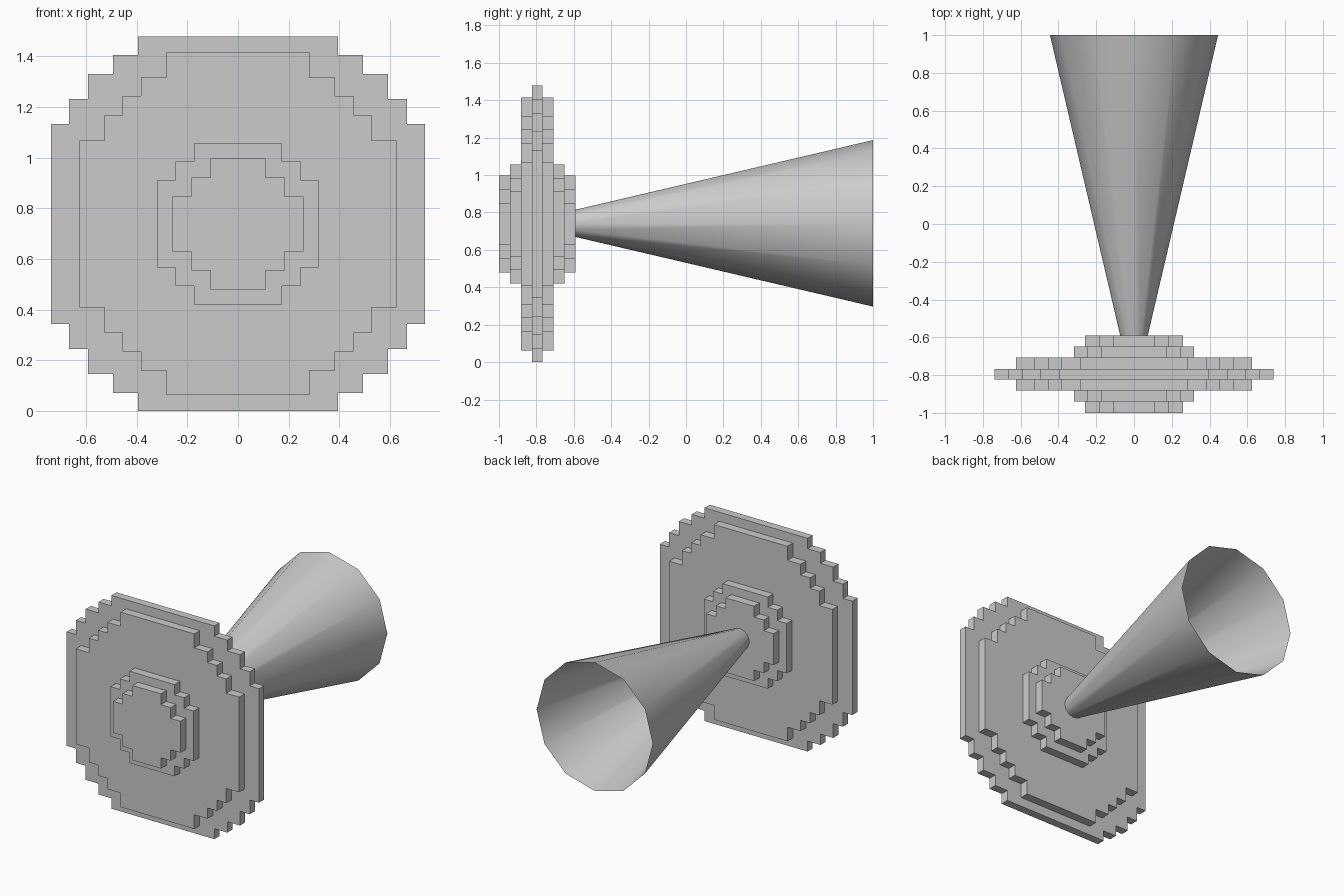
import bpy, bmesh, math
from mathutils import Matrix

if "Cube" in bpy.data.objects:
    bpy.data.objects.remove(bpy.data.objects["Cube"])

CY, CZ = -0.795, 0.739   # centre of the stepped disc

# Each layer: half depth, and corner steps (half x, half z) from top to side
LAYERS = [
    (0.028, [(0.395, 0.739), (0.494, 0.667), (0.592, 0.592), (0.667, 0.494), (0.738, 0.395)]),
    (0.087, [(0.282, 0.676), (0.383, 0.578), (0.456, 0.504), (0.527, 0.43), (0.626, 0.33)]),
    (0.146, [(0.173, 0.318), (0.246, 0.246), (0.318, 0.173)]),
    (0.205, [(0.109, 0.259), (0.184, 0.184), (0.259, 0.109)]),
]


def new_object(name, bm):
    bmesh.ops.recalc_face_normals(bm, faces=bm.faces)
    me = bpy.data.meshes.new(name)
    bm.to_mesh(me)
    bm.free()
    ob = bpy.data.objects.new(name, me)
    bpy.context.collection.objects.link(ob)
    return ob


def stepped_slab(name, half, steps):
    # one quarter staircase, mirrored to the full outline
    quarter = []
    for i, (x, z) in enumerate(steps):
        quarter.append((x, z))
        if i + 1 < len(steps):
            quarter.append((x, steps[i + 1][1]))
    right = quarter + [(x, -z) for x, z in reversed(quarter)]
    outline = right + [(-x, z) for x, z in reversed(right)]
    bm = bmesh.new()
    face = bm.faces.new([bm.verts.new((x, CY - half, CZ + z)) for x, z in outline])
    ext = bmesh.ops.extrude_face_region(bm, geom=[face])
    moved = [v for v in ext["geom"] if isinstance(v, bmesh.types.BMVert)]
    bmesh.ops.translate(bm, verts=moved, vec=(0, 2 * half, 0))
    return new_object(name, bm)


# Stepped disc: four slabs joined into one clean shell
disc = stepped_slab("stepped_disc", *LAYERS[0])
for n, (half, steps) in enumerate(LAYERS[1:], 1):
    cutter = stepped_slab(f"disc_layer_{n}", half, steps)
    cutter.hide_render = True
    bpy.context.view_layer.objects.active = disc
    mod = disc.modifiers.new("join_layer", 'BOOLEAN')
    mod.operation = 'UNION'
    mod.solver = 'EXACT'
    mod.object = cutter
    bpy.ops.object.modifier_apply(modifier=mod.name)
    bpy.data.objects.remove(cutter)

# Open exhaust cone behind the disc
y0, y1 = CY + 0.205, 1.0
bm = bmesh.new()
bmesh.ops.create_cone(
    bm, cap_ends=False, segments=12, radius1=0.073, radius2=0.445, depth=y1 - y0,
    matrix=Matrix.Translation((0, (y0 + y1) / 2, CZ + 0.003)) @ Matrix.Rotation(-math.pi / 2, 4, 'X'))
cone = new_object("exhaust_cone", bm)
bpy.ops.object.select_all(action='DESELECT')
cone.select_set(True)
bpy.context.view_layer.objects.active = cone
bpy.ops.object.shade_smooth_by_angle(angle=math.radians(40))
